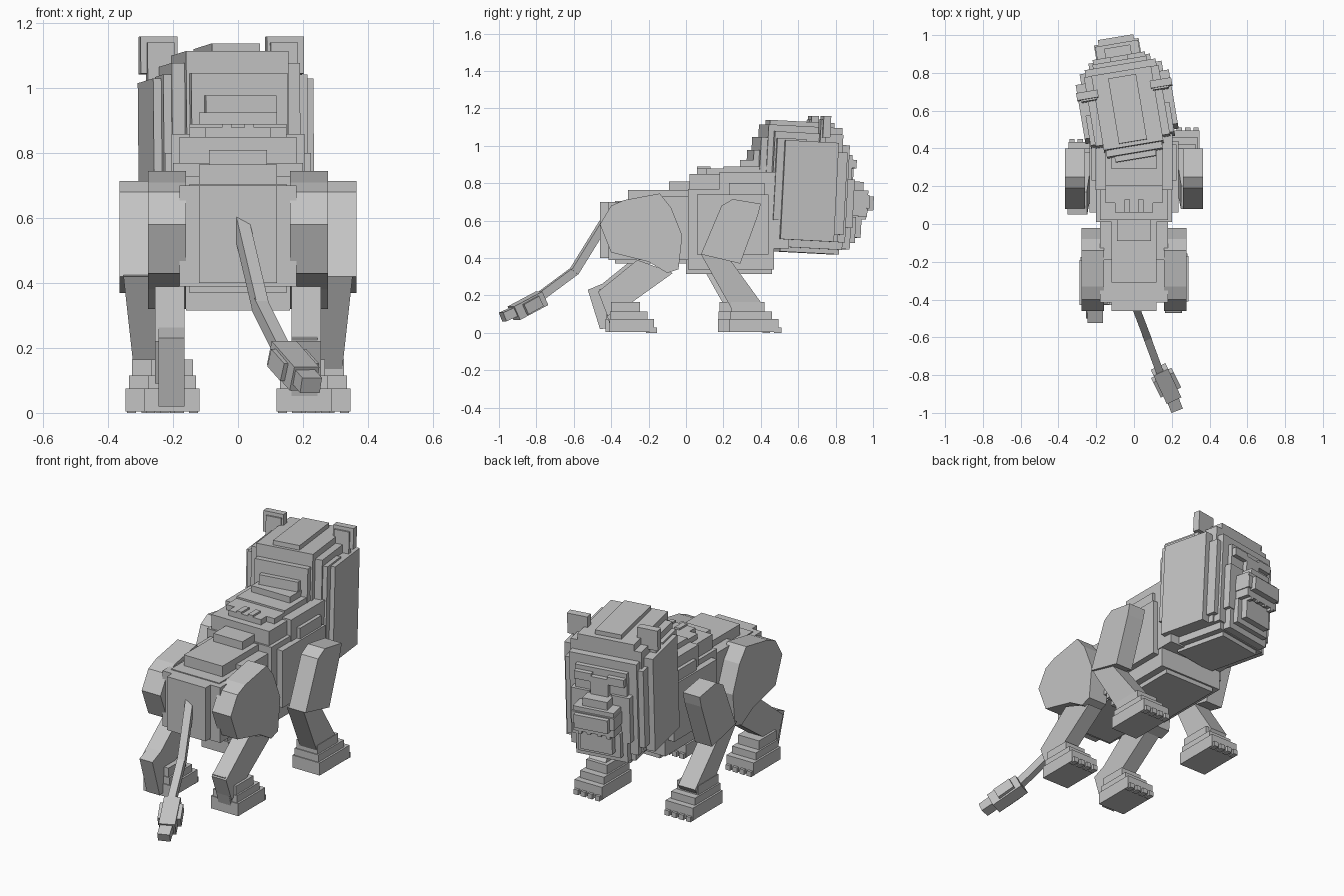
import bpy, bmesh, math
from mathutils import Vector, Matrix

grey = bpy.data.materials.new("stone grey")
grey.diffuse_color = (0.55, 0.55, 0.55, 1)


def finish(name, bm, matrix=None):
    if matrix:
        bm.transform(matrix)
    bmesh.ops.recalc_face_normals(bm, faces=bm.faces)
    me = bpy.data.meshes.new(name)
    bm.to_mesh(me)
    bm.free()
    me.materials.append(grey)
    ob = bpy.data.objects.new(name, me)
    bpy.context.collection.objects.link(ob)
    return ob


def add_box(bm, x0, x1, y0, y1, z0, z1):
    m = Matrix.Translation(((x0 + x1) / 2, (y0 + y1) / 2, (z0 + z1) / 2))
    bmesh.ops.create_cube(bm, size=1, matrix=m @ Matrix.Diagonal((x1 - x0, y1 - y0, z1 - z0, 1)))


def boxes(name, items, matrix=None):
    """Symmetric boxes: half width, y range, z range."""
    bm = bmesh.new()
    for w, y0, y1, z0, z1 in items:
        add_box(bm, -w, w, y0, y1, z0, z1)
    return finish(name, bm, matrix)


def side_boxes(name, items, matrix=None):
    """Boxes with full x range, mirrored to both sides."""
    bm = bmesh.new()
    for x0, x1, y0, y1, z0, z1 in items:
        for s in (-1, 1):
            add_box(bm, *sorted((s * x0, s * x1)), y0, y1, z0, z1)
    return finish(name, bm, matrix)


def prism(name, profile, xa, xb, side=1, dy=0, shift=0):
    """Side profile (y, z) spanned across x; the lower end may lean by shift."""
    bm = bmesh.new()
    zs = [z for _, z in profile]
    lo, hi = min(zs), max(zs)
    rows = []
    for x in (xa, xb):
        rows.append([bm.verts.new((side * (x + shift * (hi - z) / (hi - lo)), y + dy, z)) for y, z in profile])
    bm.faces.new(rows[0])
    bm.faces.new(rows[1])
    n = len(profile)
    for i in range(n):
        j = (i + 1) % n
        bm.faces.new((rows[0][i], rows[0][j], rows[1][j], rows[1][i]))
    return finish(name, bm)


def beam(name, a, b, w, h):
    a, b = Vector(a), Vector(b)
    d = b - a
    bm = bmesh.new()
    add_box(bm, -w / 2, w / 2, -h / 2, h / 2, 0, d.length)
    return finish(name, bm, Matrix.Translation(a) @ d.to_track_quat('Z', 'Y').to_matrix().to_4x4())


# Torso, back ridge and chest
boxes("hindquarters", [(0.18, -0.415, 0.05, 0.39, 0.70), (0.12, -0.46, 0.05, 0.40, 0.70),
                       (0.15, -0.38, 0.05, 0.37, 0.705)])
boxes("back_ridge", [(0.12, -0.31, 0.05, 0.65, 0.765), (0.09, -0.09, 0.05, 0.70, 0.81),
                     (0.18, -0.19, 0.05, 0.60, 0.73)])
boxes("chest", [(0.20, 0.01, 0.47, 0.34, 0.77), (0.16, 0.0, 0.46, 0.315, 0.50),
                (0.235, 0.06, 0.44, 0.42, 0.74), (0.18, 0.02, 0.45, 0.50, 0.85),
                (0.10, 0.06, 0.30, 0.80, 0.88)])
# Neck steps rising to the mane
boxes("neck", [(0.205, 0.18, 0.55, 0.45, 0.86), (0.15, 0.20, 0.55, 0.60, 0.89),
               (0.12, 0.29, 0.60, 0.60, 0.925)])
side_boxes("back_tufts", [(0.02, 0.05, 0.06, 0.13, 0.84, 0.89), (0.10, 0.15, 0.11, 0.20, 0.83, 0.88),
                          (0.19, 0.225, 0.23, 0.42, 0.60, 0.80)])

# Head, turned a little to one side and tipped forward
head = (Matrix.Translation((-0.032, 0.595, 0.745)) @ Matrix.Rotation(math.radians(9.5), 4, 'Z')
        @ Matrix.Rotation(math.radians(-3), 4, 'X') @ Matrix.Translation((0, 0, -0.75)))
boxes("mane", [(0.20, -0.17, 0.20, 0.50, 1.075), (0.16, -0.20, 0.20, 0.50, 1.11),
               (0.075, -0.18, 0.17, 0.90, 1.135), (0.15, -0.235, 0.0, 0.56, 1.04),
               (0.11, -0.265, 0.0, 0.62, 0.97), (0.17, -0.12, 0.23, 0.46, 0.62),
               (0.135, -0.10, 0.22, 0.435, 0.52)], head)
side_boxes("mane_sides", [(0.17, 0.25, -0.12, 0.17, 0.50, 1.03), (0.17, 0.225, -0.16, 0.0, 0.60, 1.04),
                          (0.14, 0.22, 0.10, 0.225, 0.54, 0.98)], head)
boxes("face", [(0.19, 0.15, 0.24, 0.50, 1.02), (0.145, 0.15, 0.265, 0.54, 0.97),
               (0.05, 0.2, 0.29, 0.70, 0.93)], head)
side_boxes("brows", [(0.045, 0.14, 0.2, 0.29, 0.90, 0.945), (0.06, 0.165, 0.2, 0.28, 0.58, 0.84)], head)
boxes("muzzle", [(0.115, 0.2, 0.365, 0.645, 0.785), (0.12, 0.2, 0.375, 0.69, 0.76),
                 (0.07, 0.2, 0.345, 0.70, 0.83), (0.095, 0.34, 0.40, 0.68, 0.755)], head)
side_boxes("teeth", [(0.07, 0.09, 0.34, 0.365, 0.63, 0.69), (0.02, 0.04, 0.35, 0.365, 0.635, 0.69)], head)
boxes("chin", [(0.09, 0.2, 0.34, 0.53, 0.65), (0.12, 0.18, 0.305, 0.50, 0.64),
               (0.145, 0.15, 0.275, 0.465, 0.60)], head)
side_boxes("ears", [(0.14, 0.255, 0.08, 0.12, 1.055, 1.17), (0.15, 0.235, 0.07, 0.10, 1.03, 1.15)], head)


def paw(name, cx, y0, y1, side, dy):
    """Stepped paw with four toes."""
    bm = bmesh.new()
    c, y0, y1 = side * cx, y0 + dy, y1 + dy
    add_box(bm, c - 0.085, c + 0.085, y0, y1 - 0.015, 0.005, 0.075)
    add_box(bm, c - 0.074, c + 0.074, y0 + 0.005, y1 - 0.05, 0.07, 0.115)
    add_box(bm, c - 0.065, c + 0.065, y0 + 0.01, y1 - 0.09, 0.11, 0.165)
    for i in range(4):
        t = c + (i - 1.5) * 0.044
        add_box(bm, t - 0.014, t + 0.014, y1 - 0.04, y1, 0, 0.028)
    finish(name, bm)


# Legs on both sides, one side set slightly further back
for side, tag, dy in ((1, "right", 0), (-1, "left", -0.06)):
    prism(f"front_upper_leg_{tag}", [(0.08, 0.42), (0.19, 0.68), (0.25, 0.715), (0.40, 0.69), (0.385, 0.63), (0.29, 0.37)],
          0.26, 0.365, side)
    prism(f"front_lower_leg_{tag}", [(0.08, 0.42), (0.20, 0.44), (0.41, 0.15), (0.36, 0.08), (0.26, 0.10)],
          0.25, 0.355, side, dy / 2, -0.04)
    paw(f"front_paw_{tag}", 0.262, 0.23, 0.51, side, dy)
    prism(f"thigh_{tag}", [(-0.46, 0.58), (-0.40, 0.68), (-0.33, 0.71), (-0.14, 0.745), (-0.08, 0.67), (-0.02, 0.52),
                           (-0.04, 0.34), (-0.10, 0.32), (-0.20, 0.38), (-0.40, 0.43)], 0.16, 0.277, side)
    prism(f"hind_lower_leg_{tag}", [(-0.26, 0.39), (-0.07, 0.32), (-0.28, 0.17), (-0.42, 0.09), (-0.47, 0.22)],
          0.165, 0.255, side, dy / 2)
    prism(f"hock_{tag}", [(-0.475, 0.23), (-0.38, 0.27), (-0.33, 0.03), (-0.41, 0.02)], 0.165, 0.245, side, dy + 0.01)
    paw(f"hind_paw_{tag}", 0.203, -0.41, -0.155, side, dy / 3)

# Tail and tuft
beam("tail_base", (0.005, -0.43, 0.60), (0.07, -0.60, 0.325), 0.04, 0.045)
beam("tail_end", (0.065, -0.59, 0.335), (0.15, -0.82, 0.165), 0.04, 0.045)
beam("tuft", (0.135, -0.77, 0.185), (0.205, -0.92, 0.105), 0.085, 0.08)
beam("tuft_core", (0.15, -0.80, 0.17), (0.19, -0.88, 0.125), 0.12, 0.06)
beam("tuft_tip", (0.19, -0.89, 0.125), (0.225, -0.98, 0.085), 0.065, 0.05)
